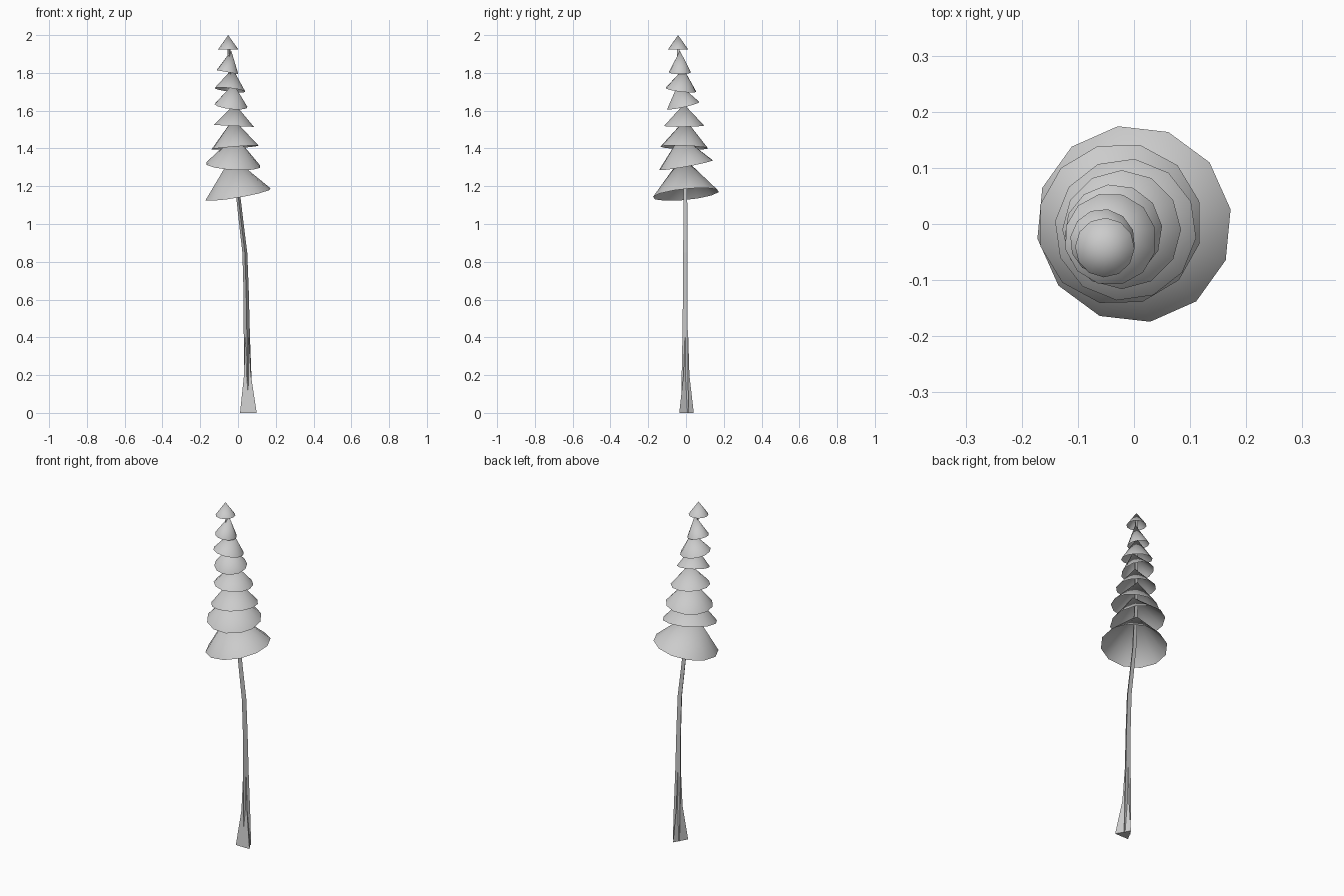
import bpy
from math import cos, sin, pi, radians
from mathutils import Vector

if "Cube" in bpy.data.objects:
    bpy.data.objects.remove(bpy.data.objects["Cube"])


def add_mesh(name, verts, faces, smooth=False):
    mesh = bpy.data.meshes.new(name)
    mesh.from_pydata(verts, [], faces)
    mesh.update()
    for p in mesh.polygons:
        p.use_smooth = smooth
    ob = bpy.data.objects.new(name, mesh)
    bpy.context.collection.objects.link(ob)
    return ob


def tube(name, path, turn):
    """Three-sided tapering tube through (x, y, z, radius) stations."""
    verts, faces = [], []
    for x, y, z, r in path:
        for k in range(3):
            a = radians(turn) + 2 * pi * k / 3
            verts.append((x + r * cos(a), y + r * sin(a), z))
    for i in range(len(path) - 1):
        for k in range(3):
            a, b = 3 * i + k, 3 * i + (k + 1) % 3
            faces.append((a, b, b + 3, a + 3))
    n = len(verts)
    faces += [(2, 1, 0), (n - 3, n - 2, n - 1)]
    return add_mesh(name, verts, faces)


def skirt(name, centre, r, h, tilt, sides, turn=9):
    """Open-bottomed cone of foliage, leaning with the slope of its rim."""
    rot = Vector((0, 0, 1)).rotation_difference(Vector((-tilt[0], -tilt[1], 1)))
    c = Vector(centre)
    verts = [c + rot @ Vector((0, 0, h))]
    for k in range(sides):
        a = radians(turn) + 2 * pi * k / sides
        verts.append(c + rot @ Vector((r * cos(a), r * sin(a), 0)))
    faces = [(0, k + 1, (k + 1) % sides + 1) for k in range(sides)]
    return add_mesh(name, verts, faces, smooth=True)


# Bent trunk
tube("trunk", [
    (.055, 0, 0, .025), (.051, 0, .2, .023), (.047, 0, .4, .019),
    (.043, 0, .65, .016), (.036, 0, .85, .015), (.018, 0, 1.0, .014),
    (.001, 0, 1.15, .013), (-.015, -.005, 1.4, .012),
    (-.03, -.02, 1.65, .011), (-.045, -.038, 1.88, .011),
    (-.05, -.04, 1.96, .008)], turn=-90)

# Flared foot of the trunk
tube("trunk_foot", [(.055, -.01, 0, .051), (.05, -.003, .2, .021),
                    (.047, 0, .4, .012)], turn=90)

# Foliage tiers, bottom to top: centre, radius, height, rim slope, sides
tiers = [
    ((0, 0, 1.157), .177, .205, (.17, .10), 12),
    ((-.025, 0, 1.312), .147, .16, (-.06, .18), 12),
    ((-.015, -.01, 1.405), .127, .15, (.08, -.04), 12),
    ((-.022, -.01, 1.52), .106, .115, (-.05, .01), 12),
    ((-.037, -.015, 1.627), .088, .12, (-.11, .22), 12),
    ((-.042, -.027, 1.71), .083, .115, (-.12, -.12), 12),
    ((-.056, -.032, 1.804), .059, .115, (-.18, 0), 12),
    ((-.052, -.042, 1.925), .053, .075, (0, 0), 12),
]
for i, t in enumerate(tiers):
    skirt(f"foliage_tier_{i + 1}", *t, turn=9 + 7 * i)
